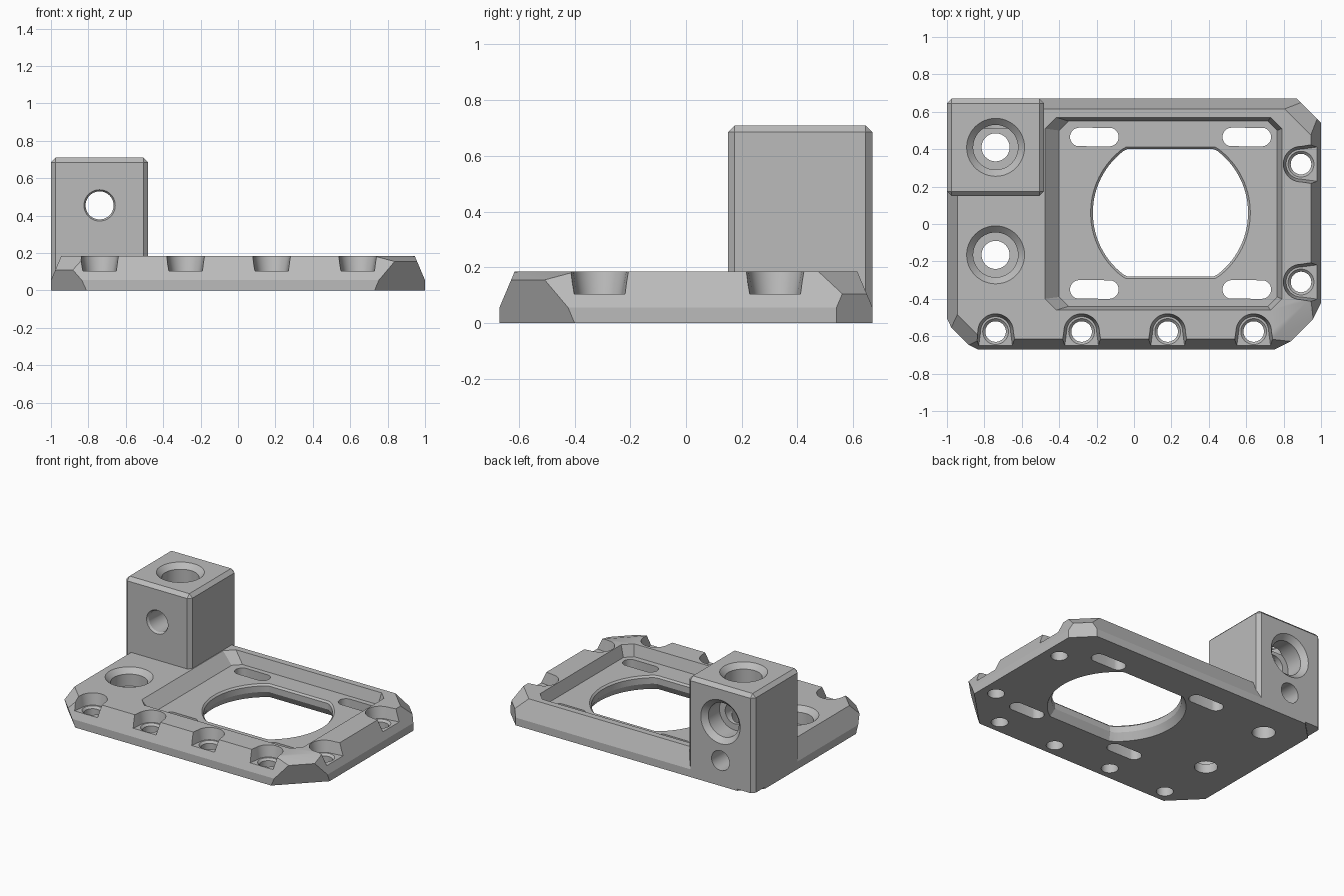
import bpy, bmesh
from math import pi, sin, cos
from mathutils import Matrix, Vector

cube = bpy.data.objects.get("Cube")
if cube:
    bpy.data.objects.remove(cube, do_unlink=True)

grey = bpy.data.materials.new("mid grey")
grey.use_nodes = True
grey.diffuse_color = (0.5, 0.5, 0.5, 1)
grey.node_tree.nodes["Principled BSDF"].inputs["Base Color"].default_value = (0.5, 0.5, 0.5, 1)

TOP = 0.185     # plate thickness
SEAT = 0.105    # height of pocket and recess floors


def make(name, bm):
    bmesh.ops.recalc_face_normals(bm, faces=bm.faces)
    mesh = bpy.data.meshes.new(name)
    bm.to_mesh(mesh)
    bm.free()
    mesh.materials.append(grey)
    obj = bpy.data.objects.new(name, mesh)
    bpy.context.collection.objects.link(obj)
    return obj


def box(x0, x1, y0, y1, z0, z1):
    bm = bmesh.new()
    bmesh.ops.create_cube(bm, size=1)
    for v in bm.verts:
        v.co = ((x0 + x1) / 2 + v.co.x * (x1 - x0),
                (y0 + y1) / 2 + v.co.y * (y1 - y0),
                (z0 + z1) / 2 + v.co.z * (z1 - z0))
    return bm


def clip(bm, dx, dy, s0, z0, s1, z1):
    """Trim by a plane facing (dx, dy), at distance s0 at z0 and s1 at z1."""
    d = Vector((dx, dy, 0))
    point = d * (s0 / d.length_squared) + Vector((0, 0, z0))
    normal = Vector((dx, dy, -(s1 - s0) / (z1 - z0)))
    cut = bmesh.ops.bisect_plane(bm, geom=bm.verts[:] + bm.edges[:] + bm.faces[:],
                                 plane_co=point, plane_no=normal, clear_outer=True)
    edges = [e for e in cut["geom_cut"] if isinstance(e, bmesh.types.BMEdge)]
    bmesh.ops.edgeloop_fill(bm, edges=edges)


def loft(name, sections, matrix=Matrix()):
    """Closed solid through matching rings of points."""
    bm = bmesh.new()
    rings = [[bm.verts.new(matrix @ Vector(p)) for p in s] for s in sections]
    n = len(rings[0])
    for a, b in zip(rings, rings[1:]):
        for i in range(n):
            j = (i + 1) % n
            bm.faces.new((a[i], a[j], b[j], b[i]))
    bm.faces.new(rings[0])
    bm.faces.new(rings[-1])
    return make(name, bm)


def circle(r, z, n=48):
    return [(r * cos(2 * pi * i / n), r * sin(2 * pi * i / n), z) for i in range(n)]


def drill(profile, matrix):
    boolean(loft("drill", [circle(r, z) for r, z in profile], matrix))


def boolean(tool, operation="DIFFERENCE"):
    mod = plate.modifiers.new("bool", "BOOLEAN")
    mod.operation = operation
    mod.solver = "EXACT"
    mod.object = tool
    bpy.context.view_layer.objects.active = plate
    bpy.ops.object.modifier_apply(modifier=mod.name)
    bpy.data.objects.remove(tool, do_unlink=True)


def octagon(x0, x1, y0, y1, c, z):
    return [(x0 + c, y0, z), (x1 - c, y0, z), (x1, y0 + c, z), (x1, y1 - c, z),
            (x1 - c, y1, z), (x0 + c, y1, z), (x0, y1 - c, z), (x0, y0 + c, z)]


# Base plate with sloped sides and trimmed corners
bm = box(-1, 1, -0.67, 0.67, 0, TOP)
for dx, dy, s in ((1, 0, 1), (-1, 0, 1), (0, 1, 0.67), (0, -1, 0.67)):
    clip(bm, dx, dy, s, 0.055, s - 0.055, TOP)
for dx, dy, low, mid, high, z in ((1, -1, 1.40, 1.465, 1.34, 0.155),
                                  (-1, -1, 1.48, 1.53, 1.43, 0.11),
                                  (1, 1, 1.54, 1.54, 1.42, 0.105),
                                  (-1, 1, 1.54, 1.54, 1.42, 0.105)):
    clip(bm, dx, dy, low, 0, mid, z)
    clip(bm, dx, dy, mid, z, high, TOP)
plate = make("mounting_plate", bm)

# Corner block with chamfered edges
bm = box(-1, -0.48, 0.15, 0.67, 0.012, 0.71)
edges = [e for e in bm.edges if max(v.co.z for v in e.verts) > 0.5]
bmesh.ops.bevel(bm, geom=edges, offset=0.025, segments=1, affect="EDGES")
boolean(make("corner_block", bm), "UNION")

# Shallow recess
boolean(loft("recess", [octagon(-0.40, 0.765, -0.44, 0.55, 0.05, SEAT),
                        octagon(-0.475, 0.79, -0.46, 0.57, 0.06, TOP),
                        octagon(-0.475, 0.79, -0.46, 0.57, 0.06, 0.25)]))


# Large flattened round opening, flared underneath
def opening(grow, z):
    return [(x, max(-0.34 - grow, min(0.34 + grow, y)), z)
            for x, y, z in circle(0.415 + grow, z, 96)]


boolean(loft("opening", [opening(0.035, -0.01), opening(0, 0.05), opening(0, SEAT - 0.012),
                         opening(0.015, SEAT + 0.003), opening(0.015, 0.15)],
             Matrix.Translation((0.195, 0.06, 0))))


# Four rounded slots
def slot(z):
    return [(x + (0.08 if i < 16 else -0.08), y, z)
            for i, (y, x, z) in enumerate((-c[0], c[1], c[2]) for c in circle(0.05, z, 32))]


for x in (-0.212, 0.603):
    for y in (0.465, -0.35):
        boolean(loft("slot", [slot(-0.05), slot(0.15)], Matrix.Translation((x, y, 0))))


# Edge screw pockets, open to the outside
def pocket(r, z):
    arc = [(r * cos(pi * i / 24), r * sin(pi * i / 24), z) for i in range(25)]
    return arc + [(-1.25 * r, -0.15, z), (1.25 * r, -0.15, z)]


spots = [(x, -0.575, 0) for x in (-0.74, -0.28, 0.18, 0.64)]
spots += [(0.893, y, pi / 2) for y in (0.32, -0.31)]
for x, y, turn in spots:
    place = Matrix.Translation((x, y, 0)) @ Matrix.Rotation(turn, 4, "Z")
    boolean(loft("pocket", [pocket(0.08, SEAT), pocket(0.095, TOP), pocket(0.095, 0.25)], place))
    drill([(0.055, -0.05), (0.055, SEAT - 0.014), (0.07, SEAT + 0.001), (0.07, 0.13)], place)


# Counterbored holes: plate, block top, block back
def counterbore(depth, length):
    return [(0.155, 0.05), (0.155, 0), (0.12, -0.035), (0.12, -depth),
            (0.075, -depth), (0.075, -length)]


drill(counterbore(0.12, 0.3), Matrix.Translation((-0.74, -0.165, TOP)))
drill(counterbore(0.155, 0.8), Matrix.Translation((-0.74, 0.41, 0.71)))
back = Matrix.Translation((-0.74, 0.67, 0.455)) @ Matrix.Rotation(-pi / 2, 4, "X")
drill(counterbore(0.16, 0.505) + [(0.085, -0.522), (0.085, -0.6)], back)

# Blind lower hole in the block's back
drill([(0.07, 0.05), (0.07, -0.26)],
      Matrix.Translation((-0.74, 0.67, 0.18)) @ Matrix.Rotation(-pi / 2, 4, "X"))

# Smooth round walls, keep edges crisp
bpy.ops.object.select_all(action="DESELECT")
plate.select_set(True)
bpy.context.view_layer.objects.active = plate
bpy.ops.object.shade_smooth_by_angle(angle=0.35)
